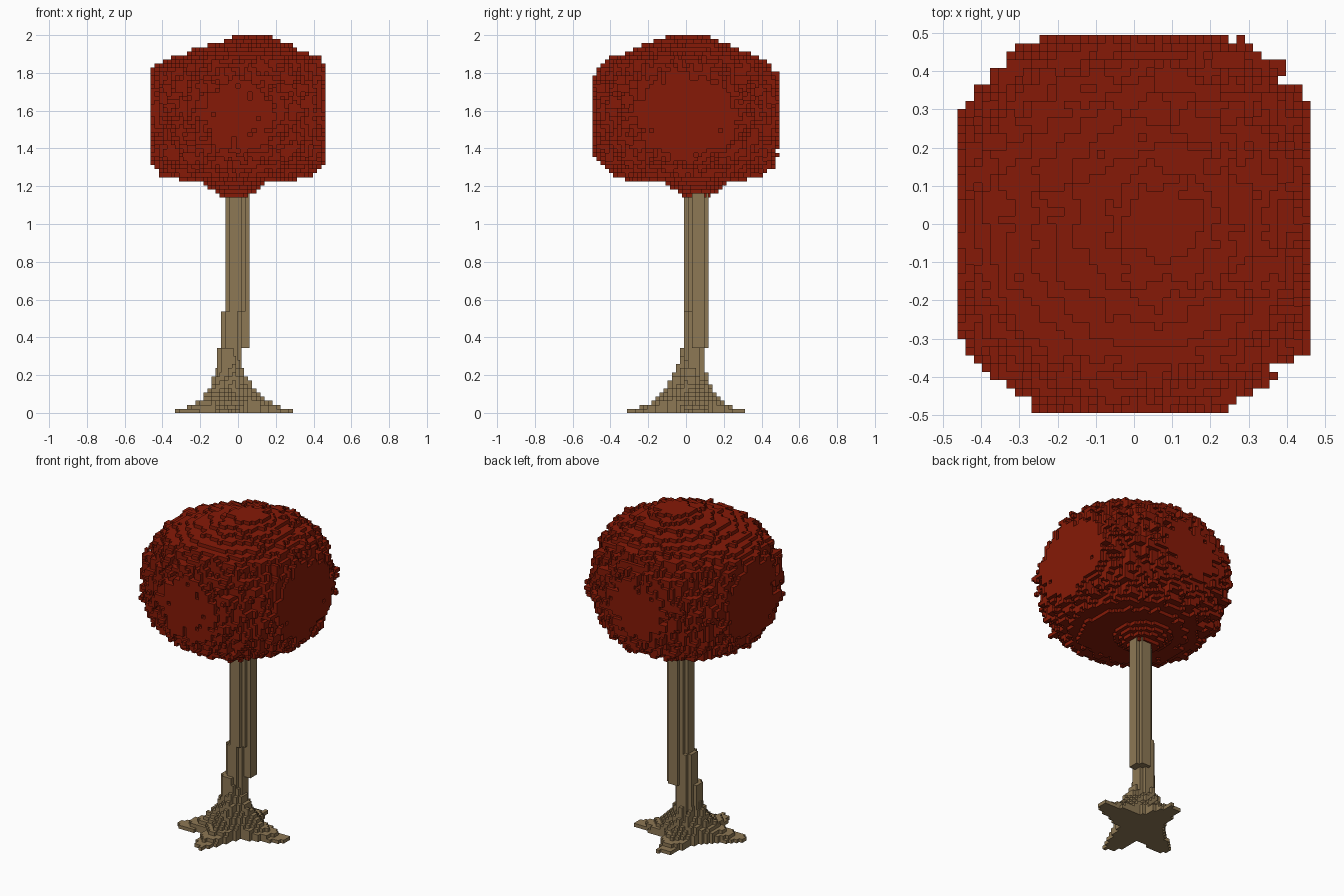
import bpy
import bmesh
import math
from mathutils import Vector, noise

cube = bpy.data.objects.get("Cube")
if cube:
    bpy.data.objects.remove(cube, do_unlink=True)

V = 2 / 93  # edge length of one block
SIDES = [(1, 0, 0), (-1, 0, 0), (0, 1, 0), (0, -1, 0), (0, 0, 1), (0, 0, -1)]


def material(name, rgb):
    m = bpy.data.materials.new(name)
    m.use_nodes = True
    m.diffuse_color = (*rgb, 1)
    m.node_tree.nodes["Principled BSDF"].inputs["Base Color"].default_value = (*rgb, 1)
    return m


def build_blocks(name, inside, z_low, z_high, mat, shift=(0, 0), reach=24):
    """Fill a solid with blocks and make their outer skin."""
    sx, sy = shift
    cells = {(i, j, k)
             for i in range(-reach, reach + 1)
             for j in range(-reach, reach + 1)
             for k in range(round(z_low / V), round(z_high / V))
             if inside(i * V + sx, j * V + sy, (k + 0.5) * V)}
    bm = bmesh.new()
    corners = {}

    def corner(p):
        if p not in corners:
            corners[p] = bm.verts.new(((p[0] - 0.5) * V + sx, (p[1] - 0.5) * V + sy, p[2] * V))
        return corners[p]

    for c in cells:
        for d in SIDES:
            if (c[0] + d[0], c[1] + d[1], c[2] + d[2]) in cells:
                continue
            axis = next(a for a in range(3) if d[a])
            u, w = (axis + 1) % 3, (axis + 2) % 3
            quad = []
            for du, dw in ((0, 0), (1, 0), (1, 1), (0, 1)):
                p = list(c)
                p[axis] += d[axis] > 0
                p[u] += du
                p[w] += dw
                quad.append(corner(tuple(p)))
            bm.faces.new(quad if d[axis] > 0 else quad[::-1])
    mesh = bpy.data.meshes.new(name)
    bm.to_mesh(mesh)
    bm.free()
    mesh.materials.append(mat)
    obj = bpy.data.objects.new(name, mesh)
    bpy.context.collection.objects.link(obj)


# Trunk: post with a slanted section that steps sideways as it rises
def in_trunk(x, y, z):
    if z < 0.34:
        cx, cy, hx = -0.045, 0.032, 0.064
    elif z < 0.53:
        cx, cy, hx = -0.014, 0.054, 0.07
    else:
        cx, cy, hx = -0.003, 0.054, 0.06
    u, v = (x - cx) / hx, (y - cy) / 0.06
    return max(abs(u), abs(v)) < 1 and abs(u - v) < 1.15 and abs(u + v) < 1.6


# Roots: four tapering arms that sink away from the trunk
BASE = Vector((-0.035, 0.02))
TIPS = [Vector(t) for t in ((-0.325, -0.12), (-0.065, -0.3), (0.285, 0.06), (-0.05, 0.3))]


def in_roots(x, y, z):
    p = Vector((x, y)) - BASE
    for tip in TIPS:
        arm = tip - BASE
        t = p.dot(arm) / arm.length_squared
        if not 0 <= t <= 1:
            continue
        across = (p - arm * t).length / (0.034 + 0.085 * (1 - t))
        slope = 0.05 * (1 - t) + 0.34 * (1 - t) ** 3
        if across < 1 and z < 0.022 + slope * (1 - 0.7 * across):
            return True
    return False


# Crown: rough rounded mass trimmed on four faces, with an off-centre peak
OUTLINE = [(1.23, 0.28), (1.26, 0.38), (1.33, 0.455), (1.45, 0.51), (1.58, 0.53),
           (1.72, 0.5), (1.83, 0.44), (1.87, 0.4), (1.91, 0.3), (1.95, 0.2), (2.01, 0.05)]


def crown_radius(z):
    for (z0, r0), (z1, r1) in zip(OUTLINE, OUTLINE[1:]):
        if z0 <= z < z1:
            return r0 + (r1 - r0) * (z - z0) / (z1 - z0)
    return 0


def in_crown(x, y, z):
    # collar around the top of the trunk
    if z < 1.3 and math.hypot(x + 0.02, y - 0.055) < 0.07 + (z - 1.14) * 1.2:
        return True
    rough = 0.06 * noise.noise(Vector((x, y, z)) * 23)
    lean = 0.5 * max(0, z - 1.82)
    return (abs(x) < 0.46 and abs(y) < 0.495
            and math.hypot(x - lean, y) + rough < crown_radius(z))


bark = material("bark_brown", (0.27, 0.188, 0.09))
leaves = material("leaf_red", (0.24, 0.01, 0.002))

build_blocks("trunk", in_trunk, 0, 1.25, bark, shift=(0.008, 0))
build_blocks("roots", in_roots, 0, 0.5, bark)
build_blocks("crown", in_crown, 1.14, 2, leaves, shift=(0, V / 2))
